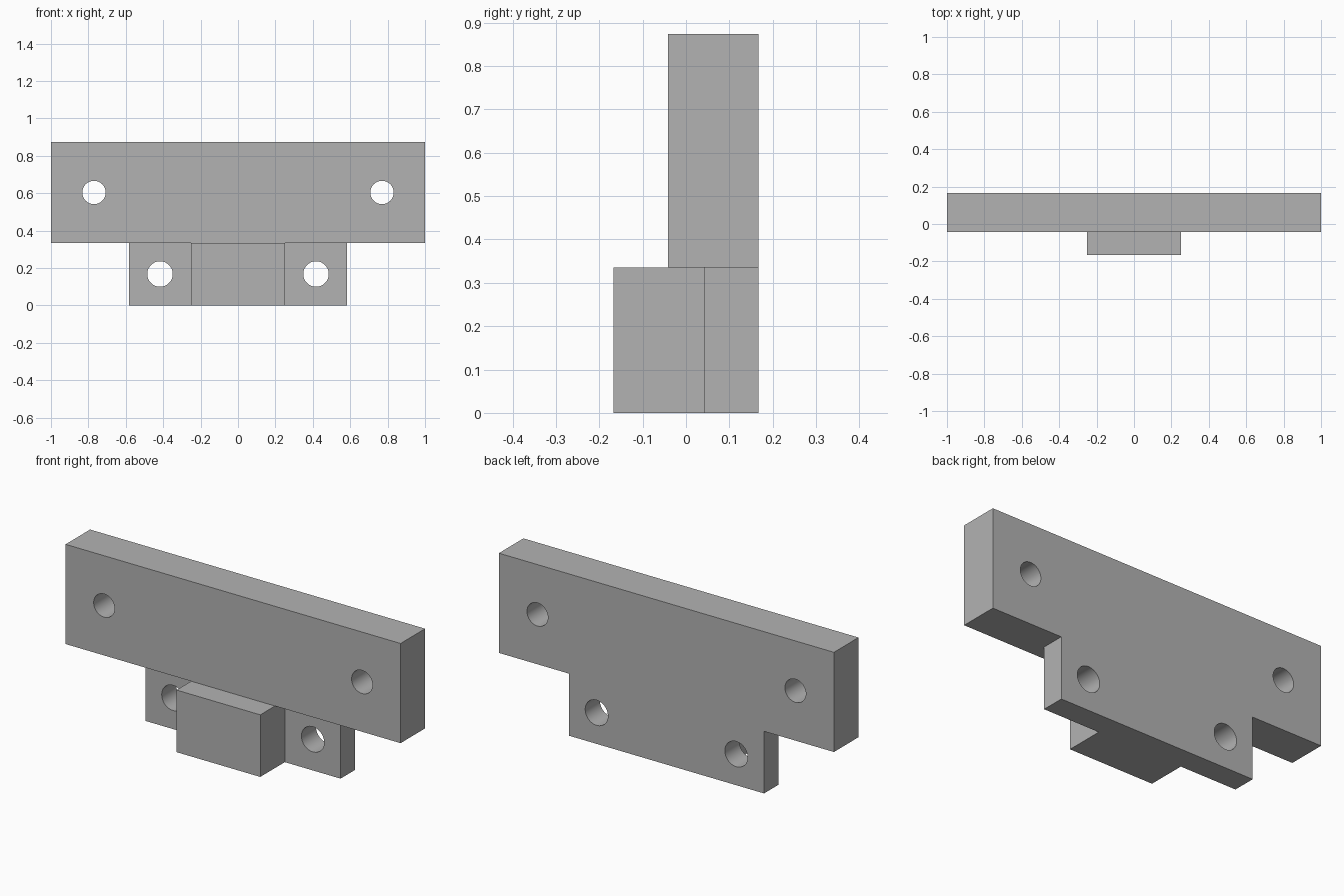
import bpy
import math

default = bpy.data.objects.get("Cube")
if default:
    bpy.data.objects.remove(default, do_unlink=True)

# Single grey material
grey = bpy.data.materials.new("plain grey")
grey.use_nodes = True
colour = (0.45, 0.45, 0.45, 1)
grey.diffuse_color = colour
grey.node_tree.nodes["Principled BSDF"].inputs["Base Color"].default_value = colour

BACK = 0.167
STEP = 0.335   # height where the wide bar starts
TOP = 0.873


def box(name, half_width, y0, y1, z0, z1):
    bpy.ops.mesh.primitive_cube_add(size=1, location=(0, (y0 + y1) / 2, (z0 + z1) / 2))
    obj = bpy.context.object
    obj.name = name
    obj.scale = (2 * half_width, y1 - y0, z1 - z0)
    bpy.ops.object.transform_apply(location=True, rotation=False, scale=True)
    obj.data.materials.append(grey)
    return obj


def drill_pair(obj, x, z, radius):
    """Cut a mirrored pair of round through-holes along y."""
    for side in (-1, 1):
        bpy.ops.mesh.primitive_cylinder_add(
            vertices=48, radius=radius, depth=1,
            location=(side * x, 0, z), rotation=(math.pi / 2, 0, 0))
        cutter = bpy.context.object
        cutter.hide_render = True
        cutter.data.materials.append(grey)
        bpy.context.view_layer.objects.active = obj
        cut = obj.modifiers.new("hole", "BOOLEAN")
        cut.operation = "DIFFERENCE"
        cut.solver = "EXACT"
        cut.object = cutter
        bpy.ops.object.modifier_apply(modifier=cut.name)
        bpy.data.objects.remove(cutter, do_unlink=True)
    bpy.ops.object.select_all(action="DESELECT")
    obj.select_set(True)
    bpy.context.view_layer.objects.active = obj
    bpy.ops.object.shade_smooth_by_angle(angle=math.radians(30))


# Wide upper bar with outer holes
bar = box("upper_bar", 1.0, -0.042, BACK, STEP, TOP)
drill_pair(bar, 0.77, 0.604, 0.0625)

# Thin lower flange, flush with the back of the bar
flange = box("lower_flange", 0.583, 0.042, BACK, 0, STEP)
drill_pair(flange, 0.417, 0.168, 0.068)

# Central block projecting forward from the flange
box("front_block", 0.25, -BACK, 0.042, 0, STEP)
